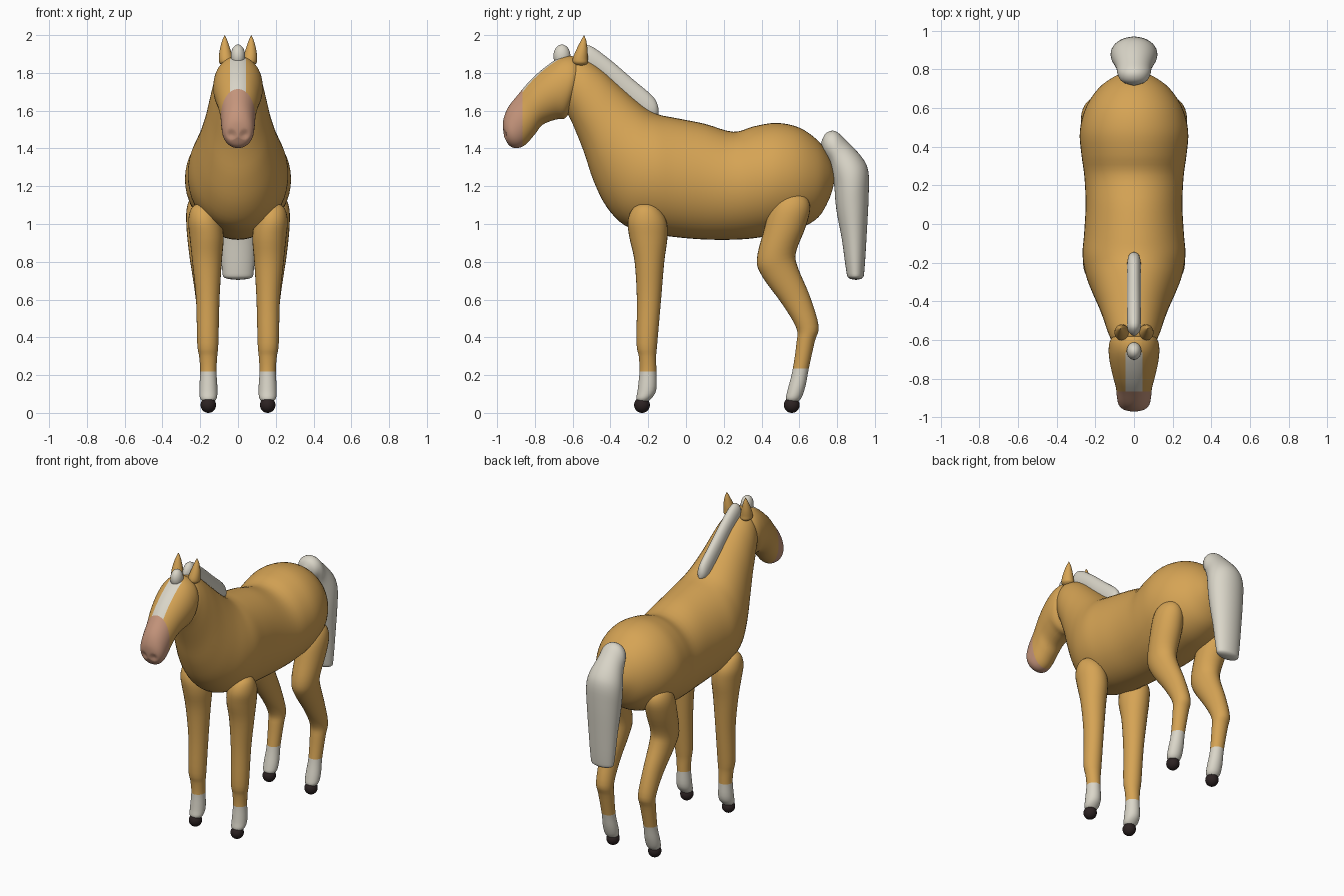
import bpy, bmesh, math
from mathutils import Vector


def material(name, rgb):
    m = bpy.data.materials.new(name)
    m.diffuse_color = (*rgb, 1)
    return m


COAT = material("golden coat", (0.67, 0.37, 0.09))
HAIR = material("cream hair", (0.70, 0.67, 0.58))
PINK = material("pink muzzle", (0.56, 0.30, 0.20))
HOOF = material("dark hoof", (0.025, 0.016, 0.016))


def finish(name, bm, mats):
    bmesh.ops.recalc_face_normals(bm, faces=bm.faces[:])
    me = bpy.data.meshes.new(name)
    for f in bm.faces:
        f.smooth = True
    bm.to_mesh(me)
    bm.free()
    for m in mats:
        me.materials.append(m)
    ob = bpy.data.objects.new(name, me)
    bpy.context.collection.objects.link(ob)
    return ob


def catmull(p, q, r, s, t):
    return [0.5 * (2 * b + (c - a) * t + (2 * a - 5 * b + 4 * c - d) * t * t
                   + (3 * b - a - 3 * c + d) * t ** 3)
            for a, b, c, d in zip(p, q, r, s)]


def loft(name, rows, mats, seg=40, sub=4, cuts=(), rule=None, shape=None):
    """Elliptical rings: each row is (y1, z1, y2, z2, half width, centre x)."""
    rows = [tuple(r) + (0,) * (6 - len(r)) for r in rows]
    n = len(rows)
    fine = []
    for i in range(n - 1):
        p, s = rows[max(i - 1, 0)], rows[min(i + 2, n - 1)]
        fine += [catmull(p, rows[i], rows[i + 1], s, k / sub) for k in range(sub)]
    fine.append(rows[-1])
    bm = bmesh.new()
    rings = []
    for y1, z1, y2, z2, w, cx in fine:
        ring = []
        for k in range(seg):
            a = 2 * math.pi * k / seg
            c, s = math.cos(a), math.sin(a)
            ring.append(bm.verts.new((cx + w * s, (y1 + y2) / 2 + c * (y1 - y2) / 2,
                                      (z1 + z2) / 2 + c * (z1 - z2) / 2)))
        rings.append(ring)
    for a, b in zip(rings, rings[1:]):
        for k in range(seg):
            j = (k + 1) % seg
            bm.faces.new((a[k], a[j], b[j], b[k]))
    bmesh.ops.remove_doubles(bm, verts=bm.verts[:], dist=1e-5)
    bmesh.ops.recalc_face_normals(bm, faces=bm.faces[:])
    if shape:
        for v in bm.verts:
            shape(v)
    for co, no in cuts:
        bmesh.ops.bisect_plane(bm, geom=bm.verts[:] + bm.edges[:] + bm.faces[:],
                               plane_co=co, plane_no=no, dist=1e-5)
    if rule:
        bm.normal_update()
        for f in bm.faces:
            f.material_index = rule(f.calc_center_median(), f.normal)
    return finish(name, bm, mats)


def ball(name, centre, radii, mat):
    bm = bmesh.new()
    bmesh.ops.create_uvsphere(bm, u_segments=24, v_segments=16, radius=1)
    for v in bm.verts:
        v.co = Vector(c + p * r for c, p, r in zip(centre, v.co, radii))
    return finish(name, bm, [mat])


# Barrel, rump and neck
loft("body", [
    (.786, 1.25, .786, 1.25, 0),
    (.78, 1.29, .78, 1.20, .055), (.76, 1.355, .755, 1.125, .11),
    (.70, 1.44, .70, 1.035, .185), (.60, 1.51, .60, .975, .25),
    (.48, 1.535, .48, .945, .28), (.36, 1.517, .36, .925, .272),
    (.25, 1.488, .25, .917, .257), (.10, 1.53, .10, .918, .25),
    (-.05, 1.56, -.05, .93, .258), (-.14, 1.578, -.18, .95, .266),
    (-.20, 1.605, -.32, .99, .25), (-.27, 1.66, -.42, 1.09, .217),
    (-.36, 1.74, -.49, 1.23, .182), (-.45, 1.82, -.54, 1.38, .156),
    (-.53, 1.87, -.60, 1.53, .132), (-.59, 1.875, -.64, 1.62, .10),
    (-.65, 1.76, -.65, 1.76, 0)], [COAT], seg=48)


# Head with pink muzzle and pale blaze
def nostril(v):
    d = (v.co - Vector((math.copysign(.034, v.co.x), -.955, 1.475))).length
    if d < .03:
        v.co.y += .012 * (1 - d / .03)


def head_rule(c, n):
    if c.y < -.865:
        return 1
    return 2 if abs(c.x) < .043 and c.y < -.665 and n.z > 0 else 0


loft("head", [
    (-.55, 1.77, -.55, 1.77, 0),
    (-.555, 1.84, -.58, 1.68, .085), (-.59, 1.885, -.612, 1.605, .122),
    (-.66, 1.885, -.64, 1.56, .131), (-.74, 1.835, -.69, 1.553, .125),
    (-.82, 1.765, -.76, 1.525, .108), (-.885, 1.69, -.80, 1.475, .094),
    (-.94, 1.62, -.85, 1.42, .088), (-.965, 1.56, -.895, 1.402, .079),
    (-.969, 1.51, -.935, 1.415, .052), (-.962, 1.46, -.962, 1.46, 0)],
    [COAT, PINK, HAIR], seg=56, sub=5,
    cuts=[((0, -.865, 0), (0, 1, 0)), ((0, -.665, 0), (0, 1, 0)),
          ((.043, 0, 0), (1, 0, 0)), ((-.043, 0, 0), (1, 0, 0))],
    rule=head_rule, shape=nostril)

# Mane and forelock
loft("mane", [
    (-.58, 1.88, -.58, 1.88, 0), (-.56, 1.925, -.56, 1.83, .026),
    (-.51, 1.945, -.54, 1.82, .036), (-.40, 1.868, -.44, 1.76, .036),
    (-.28, 1.765, -.32, 1.64, .036), (-.18, 1.68, -.22, 1.56, .035),
    (-.15, 1.63, -.17, 1.56, .024), (-.145, 1.58, -.145, 1.58, 0)], [HAIR], seg=24)
ball("forelock", (0, -.657, 1.89), (.038, .045, .06), HAIR)

# Tail
loft("tail", [
    (.715, 1.43, .715, 1.43, 0), (.74, 1.48, .73, 1.37, .06),
    (.79, 1.492, .76, 1.32, .085), (.85, 1.44, .77, 1.27, .092),
    (.93, 1.355, .785, 1.20, .115), (.965, 1.28, .79, 1.13, .121),
    (.967, 1.15, .80, 1.05, .115), (.957, .95, .825, .92, .10),
    (.945, .76, .847, .76, .084), (.935, .715, .86, .715, .07),
    (.90, .704, .90, .704, 0)], [HAIR])

# Leg profiles: front y, front z, back y, back z, half width, centre x
FRONT = [
    (-.21, 1.12, -.21, 1.12, 0, .18), (-.275, 1.09, -.15, 1.09, .06, .182),
    (-.308, 1.02, -.105, 1.02, .086, .177), (-.30, .93, -.098, .93, .09, .166),
    (-.272, .80, -.115, .80, .078, .164), (-.26, .60, -.132, .60, .062, .16),
    (-.262, .37, -.152, .37, .056, .16), (-.25, .30, -.158, .30, .048, .158),
    (-.246, .22, -.157, .22, .043, .157), (-.256, .12, -.158, .12, .048, .157),
    (-.262, .07, -.19, .07, .04, .157), (-.23, .045, -.23, .045, 0, .157)]
HIND = [
    (.57, 1.17, .57, 1.17, 0, .19), (.49, 1.145, .635, 1.145, .055, .19),
    (.445, 1.08, .657, 1.08, .085, .187), (.41, .96, .632, .98, .09, .182),
    (.375, .81, .582, .85, .082, .175), (.405, .72, .592, .77, .074, .17),
    (.51, .575, .655, .62, .06, .163), (.584, .45, .702, .46, .055, .158),
    (.585, .37, .682, .38, .05, .157), (.563, .22, .65, .235, .043, .157),
    (.535, .11, .632, .14, .048, .157), (.53, .07, .605, .07, .04, .157),
    (.56, .045, .56, .045, 0, .157)]

for side, s in (("left", 1), ("right", -1)):
    # Legs with white socks, and round hooves
    for name, rows, sock, hoof_y in (("front", FRONT, .22, -.233), ("hind", HIND, .235, .56)):
        loft(f"{name}_leg_{side}", [(*r[:5], r[5] * s) for r in rows], [COAT, HAIR],
             seg=28, cuts=[((0, 0, sock), (0, 0, 1))],
             rule=lambda c, n, h=sock: int(c.z < h))
        ball(f"{name}_hoof_{side}", (.157 * s, hoof_y, .042), (.041, .042, .042), HOOF)
    # Pointed ears
    loft(f"ear_{side}", [
        (-.56, 1.83, -.56, 1.83, 0, .062 * s), (-.596, 1.85, -.522, 1.85, .034, .062 * s),
        (-.60, 1.875, -.52, 1.875, .037, .064 * s), (-.582, 1.92, -.521, 1.92, .029, .068 * s),
        (-.557, 1.97, -.528, 1.97, .014, .07 * s), (-.54, 2.0, -.54, 2.0, 0, .07 * s)],
        [COAT], seg=24)
